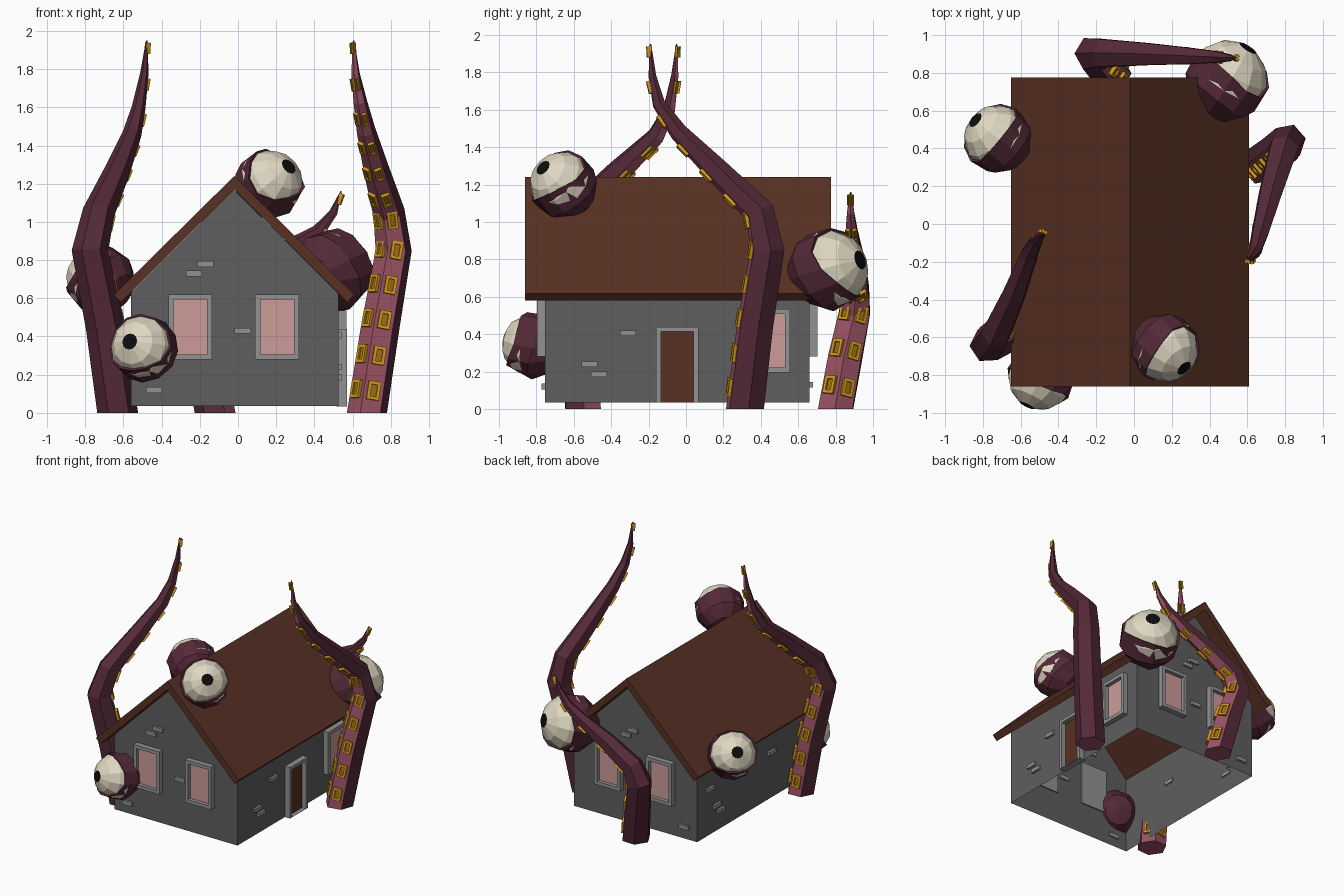
import bpy, bmesh, math
from mathutils import Vector as V

if "Cube" in bpy.data.objects:
    bpy.data.objects.remove(bpy.data.objects["Cube"])

def mat(name, r, g, b):
    m = bpy.data.materials.new(name)
    lin = [((c / 255 + .055) / 1.055) ** 2.4 if c > 10 else c / 3295 for c in (r, g, b)]
    m.diffuse_color = (*lin, 1)
    m.use_nodes = True
    m.node_tree.nodes["Principled BSDF"].inputs["Base Color"].default_value = m.diffuse_color
    return m

WALL = mat("wall grey", 94, 94, 94)
FRAME = mat("stone grey", 146, 146, 146)
GLASS = mat("pink glass", 204, 156, 154)
BROWN = mat("brown wood", 88, 48, 35)
SKIN = mat("dark purple skin", 84, 41, 56)
BELLY = mat("pink underside", 152, 80, 98)
GOLD = mat("gold sucker", 208, 152, 26)
DARK_GOLD = mat("dark gold", 156, 108, 20)
WHITE = mat("eye white", 224, 216, 194)
BLACK = mat("pupil black", 12, 12, 12)

def finish(name, bm, mats, recalc=True):
    if recalc:
        bmesh.ops.recalc_face_normals(bm, faces=bm.faces[:])
    me = bpy.data.meshes.new(name)
    bm.to_mesh(me)
    bm.free()
    for m in mats:
        me.materials.append(m)
    ob = bpy.data.objects.new(name, me)
    bpy.context.collection.objects.link(ob)
    return ob

def prism(name, profile, y0, y1, m, caps=True, skip=()):
    """Extrude an x-z outline along y."""
    bm = bmesh.new()
    a = [bm.verts.new((x, y0, z)) for x, z in profile]
    b = [bm.verts.new((x, y1, z)) for x, z in profile]
    n = len(profile)
    for i in range(n):
        if i not in skip:
            j = (i + 1) % n
            bm.faces.new((a[i], a[j], b[j], b[i]))
    if caps:
        bm.faces.new(a)
        bm.faces.new(b)
    return finish(name, bm, [m])

def panel(bm, c, n, up, w, h, depth, rim, sink, bottom_rim=True):
    """Raised block with a sunken centre (material 1) inside a rim (material 0)."""
    right = up.cross(n).normalized()
    def ring(hw, top, bot, d):
        return [bm.verts.new(c + right * x + up * z + n * d)
                for x, z in ((-hw, bot), (hw, bot), (hw, top), (-hw, top))]
    lo = -h / 2 + (rim if bottom_rim else rim * .05)
    rings = [ring(w / 2, h / 2, -h / 2, -.01), ring(w / 2, h / 2, -h / 2, depth)]
    if rim:
        rings += [ring(w / 2 - rim, h / 2 - rim, lo, depth),
                  ring(w / 2 - rim, h / 2 - rim, lo, depth - sink)]
    for p, q in zip(rings, rings[1:]):
        for i in range(4):
            j = (i + 1) % 4
            bm.faces.new((p[i], p[j], q[j], q[i]))
    bm.faces.new(rings[-1]).material_index = 1 if rim else 0
    bm.faces.new(rings[0][::-1])

# House shell: open at the bottom and under the roof
X0, X1, Y0, Y1, RX = -.56, .525, -.755, .66, -.02
prism("house_walls", [(X0, .035), (X1, .035), (X1, .625), (RX, 1.168), (X0, .63)],
      Y0, Y1, WALL, skip=(0, 2, 3))

# Roof: folded slab
prism("roof", [(RX, 1.24), (.61, .618), (.573, .58), (RX, 1.17), (-.612, .58), (-.65, .618)],
      -.86, .775, BROWN)

# Wall positions: side -> (point on wall, outward normal)
UP = V((0, 0, 1))
SIDES = {
    "front": lambda a, z: (V((a, Y0, z)), V((0, -1, 0))),
    "back": lambda a, z: (V((a, Y1, z)), V((0, 1, 0))),
    "right": lambda a, z: (V((X1, a, z)), V((1, 0, 0))),
    "left": lambda a, z: (V((X0, a, z)), V((-1, 0, 0))),
}

# Windows
for side, a, z in (("front", -.25, .45), ("front", .205, .45), ("back", -.25, .45),
                   ("back", .205, .45), ("right", .44, .365)):
    bm = bmesh.new()
    panel(bm, *SIDES[side](a, z), UP, .23, .34, .042, .027, .03)
    finish(side + "_window", bm, [FRAME, GLASS])

# Door
bm = bmesh.new()
panel(bm, *SIDES["right"](-.047, .237), UP, .225, .405, .045, .025, .035, False)
finish("door", bm, [FRAME, BROWN])

# Loose bricks
BRICKS = {
    "front": [(-.23, .73), (-.17, .78), (.025, .43), (-.44, .12)],
    "back": [(.06, .73), (0, .78), (-.02, .43), (-.45, .13)],
    "right": [(-.31, .405), (-.515, .24), (-.465, .185)],
    "left": [(.5, .4), (.42, .24), (.37, .185), (-.27, .4)],
}
for side, spots in BRICKS.items():
    bm = bmesh.new()
    for a, z in spots:
        panel(bm, *SIDES[side](a, z), UP, .085, .03, .018, 0, 0)
    finish(side + "_bricks", bm, [FRAME])

# Tentacles: tapered six-sided tubes, two underside faces carry suckers
def tentacle(name, pts, radii, azimuth):
    P = [V(p) for p in pts]
    d = V((math.cos(azimuth), math.sin(azimuth), 0))
    s = UP.cross(d)
    tans = [UP.copy()]
    for i in range(1, len(P)):
        a = (P[i] - P[i - 1]).normalized()
        b = (P[min(i + 1, len(P) - 1)] - P[i]).normalized()
        tans.append((a + b).normalized())
    bm = bmesh.new()
    rings = []
    for i, (p, t, r) in enumerate(zip(P, tans, radii)):
        u = s.cross(t).normalized()
        side = t.cross(u)
        rings.append([bm.verts.new(p + r * (math.cos(k * math.pi / 3) * u + math.sin(k * math.pi / 3) * side))
                      for k in range(6)])
    for p, q in zip(rings, rings[1:]):
        for k in range(6):
            j = (k + 1) % 6
            bm.faces.new((p[k], p[j], q[j], q[k])).material_index = 1 if k in (0, 5) else 0
    bm.faces.new(rings[0][::-1]).material_index = 1
    bm.faces.new(rings[-1])
    finish(name, bm, [SKIN, BELLY])
    # Suckers, evenly spaced along the path
    lens = [(b - a).length for a, b in zip(P, P[1:])]
    total = sum(lens)
    count = round(total / .187)
    bm = bmesh.new()
    for k in range(count):
        dist = .11 + (total - .15) * k / (count - 1)
        i = 0
        while i < len(lens) - 1 and dist > lens[i]:
            dist -= lens[i]
            i += 1
        f = dist / lens[i]
        c = P[i].lerp(P[i + 1], f)
        r = radii[i] * (1 - f) + radii[i + 1] * f
        t = (P[i + 1] - P[i]).normalized()
        u = s.cross(t).normalized()
        side = t.cross(u)
        w = max(.62 * r, .014)
        h = .055 + .4 * r
        for sg in (1, -1):
            n = (math.cos(math.pi / 6) * u + sg * .5 * side).normalized()
            panel(bm, c + n * r * .866, n, t, w, h, .016, w * .26, .01)
    finish(name + "_suckers", bm, [GOLD, DARK_GOLD])

R = [.107, .102, .096, .084, .068, .05, .036, .022, .004]
tentacle("left_tentacle", [(-.63, -.55, 0), (-.695, -.59, .45), (-.775, -.64, .85), (-.73, -.58, 1.05),
         (-.635, -.37, 1.26), (-.555, -.16, 1.46), (-.52, -.09, 1.6), (-.49, -.06, 1.78),
         (-.478, -.05, 1.95)], R, math.radians(63))
tentacle("right_tentacle", [(.675, .315, 0), (.745, .37, .45), (.815, .435, .85), (.79, .395, 1.05),
         (.725, .17, 1.27), (.67, -.04, 1.48), (.64, -.145, 1.63), (.615, -.18, 1.78),
         (.605, -.19, 1.95)], R, math.radians(-109))
tentacle("back_tentacle", [(-.12, .8, 0), (-.17, .85, .27), (-.22, .9, .51), (-.16, .905, .63),
         (.06, .9, .76), (.29, .89, .87), (.42, .885, .95), (.5, .88, 1.05), (.54, .88, 1.16)],
         R, math.radians(-2))

# Eyes: faceted ball with a black cap, wrapped in lids that meet at two corners
def eye(name, c, R, look, roll):
    c, d = V(c), V(look).normalized()
    right = UP.cross(d).normalized()
    up = d.cross(right)
    cr, sr = math.cos(math.radians(roll)), math.sin(math.radians(roll))
    right, up = right * cr + up * sr, up * cr - right * sr
    N = 12
    def ring(bm, r, thetas):
        return [bm.verts.new(c + r * (math.cos(t) * d + math.sin(t) * (
                math.cos(k * math.tau / N) * right + math.sin(k * math.tau / N) * up)))
                for k, t in enumerate(thetas)]
    def bridge(bm, p, q):
        for k in range(N):
            j = (k + 1) % N
            bm.faces.new((p[k], p[j], q[j], q[k]))
    # ball
    bm = bmesh.new()
    rs = [ring(bm, R * .95, [math.radians(a)] * N) for a in (14.5, 42, 68, 92)]
    for p, q in zip(rs, rs[1:]):
        bridge(bm, p, q)
    bm.faces.new(rs[0]).material_index = 1
    bm.faces.new(rs[-1][::-1])
    finish(name + "_ball", bm, [WHITE, BLACK])
    # lids
    rim = []
    for k in range(N):
        sn = math.sin(k * math.tau / N)
        tilt = math.tan(math.radians(66 if sn > 0 else 52))
        rim.append(min(math.radians(80), math.atan2(tilt, abs(sn))))
    bm = bmesh.new()
    rs = [ring(bm, R * .86, rim), ring(bm, R * 1.01, rim)]
    for f in (.36, .68):
        rs.append(ring(bm, R * 1.01, [t + (math.pi - t) * f for t in rim]))
    for p, q in zip(rs, rs[1:]):
        bridge(bm, p, q)
    pole = bm.verts.new(c - d * R)
    for k in range(N):
        bm.faces.new((rs[-1][k], rs[-1][(k + 1) % N], pole))
    finish(name + "_lids", bm, [SKIN])

eye("roof_eye", (.165, -.66, 1.2), .185, (.58, -.6, .52), 27)
eye("front_eye", (-.495, -.815, .34), .18, (-.43, -.87, .2), 0)
eye("left_eye", (-.725, .455, .7), .185, (-.66, .55, .48), 0)
eye("back_eye", (.495, .765, .745), .222, (.52, .8, .25), -25)
